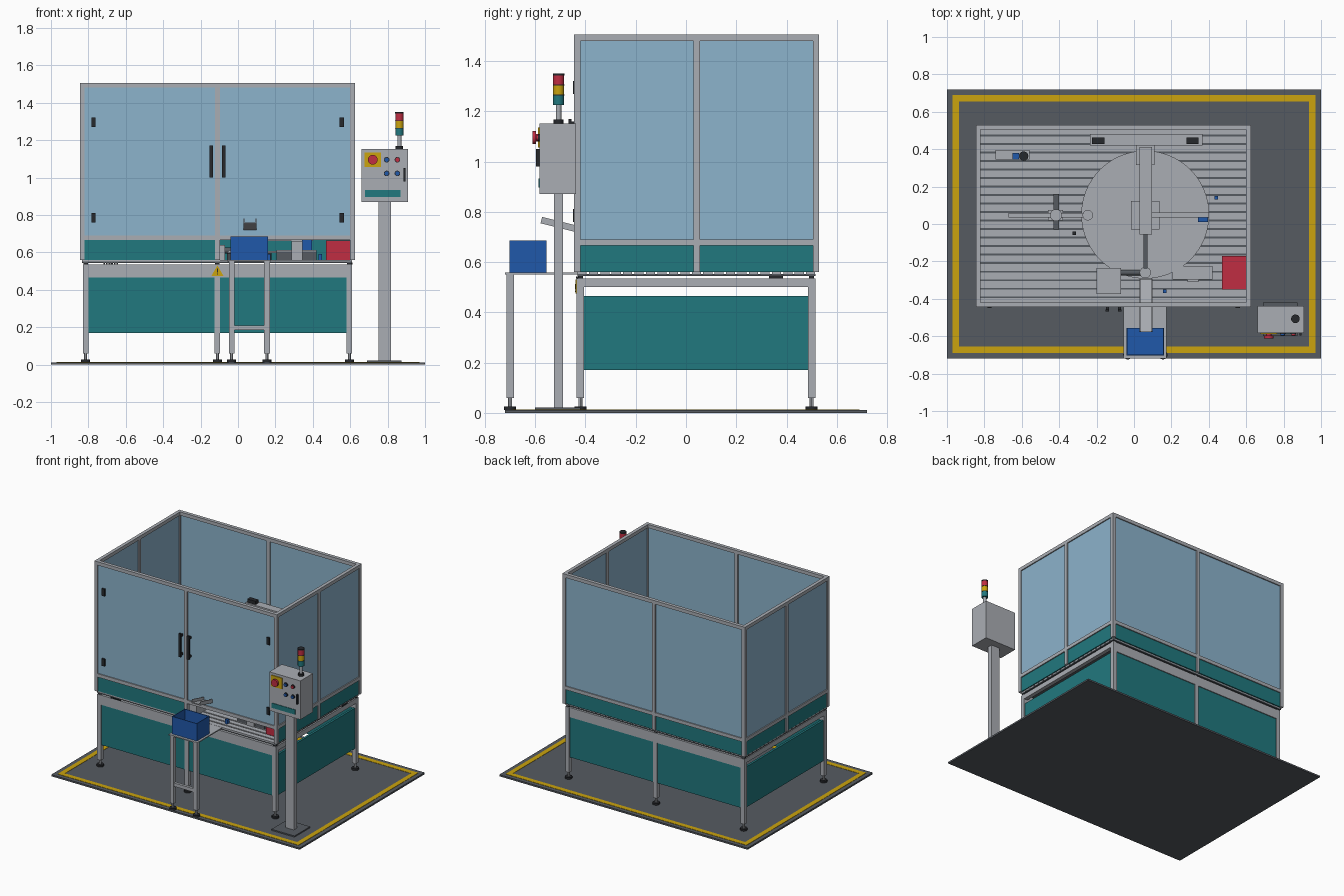
import bpy, bmesh, math
from mathutils import Matrix


def lin(c):
    c /= 255
    return c / 12.92 if c <= 0.04045 else ((c + 0.055) / 1.055) ** 2.4


def mat(name, r, g, b):
    m = bpy.data.materials.new(name)
    m.diffuse_color = (lin(r), lin(g), lin(b), 1)
    return m


GREY = mat("light_grey", 170, 174, 180)
FLOOR = mat("floor_grey", 86, 91, 97)
BLACK = mat("black", 38, 40, 44)
TEAL = mat("teal", 33, 120, 126)
GLASS = mat("pale_blue_glass", 140, 179, 204)
YELLOW = mat("yellow", 203, 164, 14)
BLUE = mat("blue", 32, 88, 170)
RED = mat("red", 192, 45, 66)


def add(name, bm, m):
    me = bpy.data.meshes.new(name)
    bmesh.ops.recalc_face_normals(bm, faces=bm.faces)
    bm.to_mesh(me)
    bm.free()
    me.materials.append(m)
    ob = bpy.data.objects.new(name, me)
    bpy.context.collection.objects.link(ob)
    return ob


def box(name, x0, x1, y0, y1, z0, z1, m):
    bm = bmesh.new()
    bmesh.ops.create_cube(bm, size=1)
    for v in bm.verts:
        v.co = ((x0 + x1) / 2 + v.co.x * (x1 - x0),
                (y0 + y1) / 2 + v.co.y * (y1 - y0),
                (z0 + z1) / 2 + v.co.z * (z1 - z0))
    return add(name, bm, m)


def cyl(name, x, y, z, r, length, m, axis="z", n=24):
    """Cylinder centred on a point, along one axis."""
    rot = {"z": (0, 0, 0), "y": (math.pi / 2, 0, 0), "x": (0, math.pi / 2, 0)}[axis]
    bpy.ops.mesh.primitive_cylinder_add(vertices=n, radius=r, depth=length,
                                        location=(x, y, z), rotation=rot)
    ob = bpy.context.object
    ob.name = name
    ob.data.materials.append(m)
    bpy.ops.object.shade_smooth_by_angle()
    return ob


def leg(name, x, y, top, w=0.03):
    """Square leg on a levelling foot."""
    h = w / 2
    box(name, x - h, x + h, y - h, y + h, 0.06, top, GREY)
    cyl(name + "_stem", x, y, 0.04, 0.008, 0.045, GREY, n=12)
    cyl(name + "_foot", x, y, 0.019, 0.024, 0.014, BLACK)


# Floor slab with painted safety line
box("floor_slab", -1, 1, -0.72, 0.72, 0, 0.012, FLOOR)
for s in (-1, 1):
    box("floor_line_long", -0.97, 0.97, *sorted((s * 0.69, s * 0.655)), 0.011, 0.014, YELLOW)
    box("floor_line_short", *sorted((s * 0.97, s * 0.935)), -0.655, 0.655, 0.011, 0.014, YELLOW)

# Table frame, legs and skirt panels
for x in (-0.815, -0.11, 0.595):
    for y in (-0.42, 0.5):
        leg("table_leg", x, y, 0.535)
        box("table_pad", x - 0.012, x + 0.012, y - 0.01, y + 0.01, 0.53, 0.55, BLACK)
for y in (-0.42, 0.5):
    box("table_rail_long", -0.8, 0.58, y - 0.0145, y + 0.0145, 0.465, 0.535, GREY)
    for x0, x1 in ((-0.8, -0.125), (-0.095, 0.58)):
        box("skirt_long", x0, x1, y - 0.008, y + 0.008, 0.17, 0.465, TEAL)
for x in (-0.815, 0.595):
    box("table_rail_short", x - 0.0145, x + 0.0145, -0.405, 0.485, 0.5, 0.535, GREY)
    box("skirt_short", x - 0.008, x + 0.008, -0.405, 0.485, 0.17, 0.465, TEAL)

# Slotted table top
box("table_bed", -0.835, 0.61, -0.432, 0.515, 0.544, 0.552, FLOOR)
slat = box("table_slats", -0.835, 0.61, -0.432, -0.396, 0.55, 0.56, GREY)
arr = slat.modifiers.new("repeat", "ARRAY")
arr.count = 21
arr.use_relative_offset = False
arr.use_constant_offset = True
arr.constant_offset_displace = (0, 0.0455, 0)

# Enclosure posts and rails
X0, X1, Y0, Y1, W = -0.845, 0.625, -0.445, 0.53, 0.025
for y in (Y0, Y1 - W):
    for x in (X0, -0.1225, X1 - W):
        box("guard_post", x, x + W, y, y + W, 0.56, 1.48, GREY)
    for z in (0.665, 1.48):
        box("guard_rail_long", X0, X1, y, y + W, z, z + W, GREY)
for x in (X0, X1 - W):
    box("guard_mid_post", x, x + W, 0.03, 0.03 + W, 0.56, 1.48, GREY)
    for z in (0.665, 1.48):
        box("guard_rail_short", x, x + W, Y0 + W, Y1 - W, z, z + W, GREY)

# Glazing above and teal panels below; the front right bay stays open
for y in (Y0 + W / 2, Y1 - W / 2):
    for x0, x1 in ((X0 + W, -0.1225), (-0.0975, X1 - W)):
        box("window_long", x0, x1, y - 0.005, y + 0.005, 0.69, 1.48, GLASS)
        if y > 0 or x0 < -0.5:
            box("lower_panel_long", x0, x1, y - 0.005, y + 0.005, 0.56, 0.665, TEAL)
for x in (X0 + W / 2, X1 - W / 2):
    for y0, y1 in ((Y0 + W, 0.03), (0.055, Y1 - W)):
        box("window_short", x - 0.005, x + 0.005, y0, y1, 0.69, 1.48, GLASS)
        box("lower_panel_short", x - 0.005, x + 0.005, y0, y1, 0.56, 0.665, TEAL)

# Door handles and hinges
for x in (-0.143, -0.077):
    box("door_handle", x - 0.009, x + 0.009, -0.468, -0.456, 1.0, 1.17, BLACK)
    for z in (1.01, 1.145):
        box("handle_mount", x - 0.008, x + 0.008, -0.46, -0.436, z, z + 0.015, BLACK)
for x in (-0.773, 0.555):
    for z in (0.785, 1.295):
        box("door_hinge", x - 0.011, x + 0.011, -0.449, -0.436, z - 0.026, z + 0.026, BLACK)

# Warning triangle and vent marks
bm = bmesh.new()
tri = bm.faces.new([bm.verts.new(p) for p in
                    ((-0.142, -0.44, 0.474), (-0.078, -0.44, 0.474), (-0.11, -0.44, 0.53))])
ext = bmesh.ops.extrude_face_region(bm, geom=[tri])
for v in ext["geom"]:
    if isinstance(v, bmesh.types.BMVert):
        v.co.y += 0.006
add("warning_plate", bm, YELLOW)
box("warning_bar", -0.113, -0.107, -0.442, -0.439, 0.491, 0.513, BLACK)
box("warning_dot", -0.113, -0.107, -0.442, -0.439, 0.481, 0.487, BLACK)
for i in range(6):
    box("vent_mark", -0.72 + i * 0.014, -0.711 + i * 0.014, -0.438, -0.43, 0.534, 0.542, BLACK)
box("sensor_block", 0.585, 0.612, 0.33, 0.385, 0.535, 0.546, BLACK)

# Front stand with open bin
box("stand_top", -0.055, 0.175, -0.72, -0.43, 0.551, 0.559, GREY)
for x in (-0.034, 0.155):
    leg("stand_leg", x, -0.7, 0.551)
box("stand_crossbar", -0.02, 0.14, -0.71, -0.69, 0.185, 0.21, GREY)
bin_box = box("bin", -0.04, 0.16, -0.702, -0.555, 0.559, 0.686, BLUE)
bm = bmesh.new()
bm.from_mesh(bin_box.data)
bm.faces.ensure_lookup_table()
top = max(bm.faces, key=lambda f: f.calc_center_median().z)
bmesh.ops.inset_region(bm, faces=[top], thickness=0.007)
low = bmesh.ops.extrude_face_region(bm, geom=[top])
bmesh.ops.translate(bm, vec=(0, 0, -0.118),
                    verts=[v for v in low["geom"] if isinstance(v, bmesh.types.BMVert)])
bmesh.ops.delete(bm, geom=[top], context="FACES_ONLY") if top.is_valid else None
bm.to_mesh(bin_box.data)
bm.free()

# Sloping chute above the bin
tilt = Matrix.Translation((0.064, -0.435, 0.731)) @ Matrix.Rotation(math.radians(-14), 4, "X")
for n, a, b, c, d in (("chute_floor", -0.035, 0.035, -0.012, -0.006),
                      ("chute_side", -0.035, -0.03, -0.012, 0.014),
                      ("chute_side", 0.03, 0.035, -0.012, 0.014)):
    box(n, a, b, -0.145, 0.145, c, d, GREY).matrix_world = tilt
box("chute_bracket", 0.0, 0.13, -0.43, -0.42, 0.69, 0.705, FLOOR)

# Control cabinet on its post
box("cabinet_base", 0.69, 0.875, -0.6, -0.42, 0.012, 0.021, FLOOR)
box("cabinet_post", 0.752, 0.818, -0.526, -0.489, 0.02, 0.87, GREY)
box("cabinet", 0.66, 0.91, -0.582, -0.438, 0.87, 1.152, GREY)
box("stop_plate", 0.677, 0.765, -0.588, -0.581, 1.055, 1.135, YELLOW)
cyl("stop_stem", 0.72, -0.592, 1.095, 0.015, 0.02, RED, "y")
cyl("stop_button", 0.72, -0.604, 1.095, 0.026, 0.014, RED, "y")
for x, z, m in ((0.795, 1.095, BLUE), (0.852, 1.095, RED), (0.795, 1.022, BLUE), (0.852, 1.022, BLUE)):
    cyl("button_collar", x, -0.584, z, 0.015, 0.008, BLACK, "y")
    cyl("button", x, -0.589, z, 0.011, 0.012, m, "y")
box("cabinet_latch", 0.884, 0.895, -0.596, -0.581, 0.98, 1.05, BLACK)
box("cabinet_label", 0.68, 0.87, -0.586, -0.581, 0.897, 0.932, TEAL)

# Signal tower
for n, z0, z1, r, m in (("tower_base", 1.15, 1.168, 0.02, BLACK), ("tower_pole", 1.165, 1.225, 0.011, GREY),
                        ("tower_green", 1.224, 1.262, 0.022, TEAL), ("tower_ring", 1.262, 1.266, 0.023, BLACK),
                        ("tower_amber", 1.266, 1.302, 0.022, YELLOW), ("tower_ring", 1.302, 1.306, 0.023, BLACK),
                        ("tower_red", 1.306, 1.342, 0.022, RED), ("tower_cap", 1.342, 1.35, 0.023, BLACK)):
    cyl(n, 0.863, -0.507, (z0 + z1) / 2, r, z1 - z0, m)

# Turntable with hub, radial arm and overhead beam
cyl("turntable_base", 0.06, 0.05, 0.578, 0.12, 0.036, FLOOR, n=32)
cyl("turntable", 0.06, 0.05, 0.602, 0.342, 0.012, GREY, n=64)
box("hub", -0.016, 0.136, -0.03, 0.122, 0.608, 0.66, GREY)
box("radial_arm", 0.06, 0.4, 0.036, 0.062, 0.66, 0.685, GREY)
box("arm_tool", 0.342, 0.395, 0.01, 0.036, 0.61, 0.67, BLUE)
box("beam_column", 0.01, 0.11, 0.392, 0.42, 0.56, 1.0, GREY)
box("beam_bracket", 0.01, 0.11, 0.315, 0.42, 0.985, 1.0, GREY)
box("overhead_beam", 0.03, 0.096, -0.055, 0.412, 1.0, 1.035, GREY)
box("picker_rod", 0.05, 0.072, -0.24, -0.055, 0.995, 1.02, FLOOR)
cyl("picker", 0.06, -0.26, 0.9, 0.03, 0.24, GREY)
box("rear_slide", -0.235, 0.365, 0.42, 0.48, 1.0, 1.035, GREY)
for x in (-0.225, 0.28):
    box("slide_block", x, x + 0.066, 0.428, 0.462, 1.03, 1.06, BLACK)

# Side actuator and table fixtures
box("actuator_rail", -0.67, -0.25, 0.035, 0.06, 0.63, 0.66, GREY)
box("actuator_stand", -0.46, -0.38, 0.02, 0.075, 0.56, 0.63, GREY)
box("actuator_motor", -0.43, -0.4, -0.03, 0.16, 0.62, 0.65, FLOOR)
cyl("actuator_body", -0.417, 0.047, 0.68, 0.032, 0.06, GREY)
cyl("actuator_tip", -0.247, 0.047, 0.65, 0.028, 0.05, GREY)
box("corner_slide", -0.74, -0.56, 0.345, 0.395, 0.56, 0.6, GREY)
box("corner_clamp", -0.65, -0.615, 0.345, 0.38, 0.6, 0.64, BLUE)
cyl("corner_motor", -0.59, 0.363, 0.62, 0.025, 0.05, BLACK)
box("feeder_box", -0.2, -0.07, -0.375, -0.235, 0.56, 0.64, GREY)
cyl("feeder_shaft", -0.02, -0.26, 0.61, 0.015, 0.12, FLOOR, "x")
box("tray", 0.205, 0.42, -0.297, -0.225, 0.56, 0.605, FLOOR)
box("tray_lid", 0.205, 0.42, -0.297, -0.225, 0.605, 0.612, GREY)
box("tray_post", 0.285, 0.345, -0.31, -0.298, 0.56, 0.66, GREY)
box("red_box", 0.47, 0.6, -0.35, -0.17, 0.56, 0.664, RED)
for x, y, m in ((0.44, 0.14, BLUE), (-0.32, -0.05, BLACK), (0.165, -0.36, BLUE), (-0.14, -0.45, BLACK)):
    if y > Y0:
        box("small_sensor", x - 0.01, x + 0.01, y - 0.01, y + 0.01, 0.56, 0.59, m)
